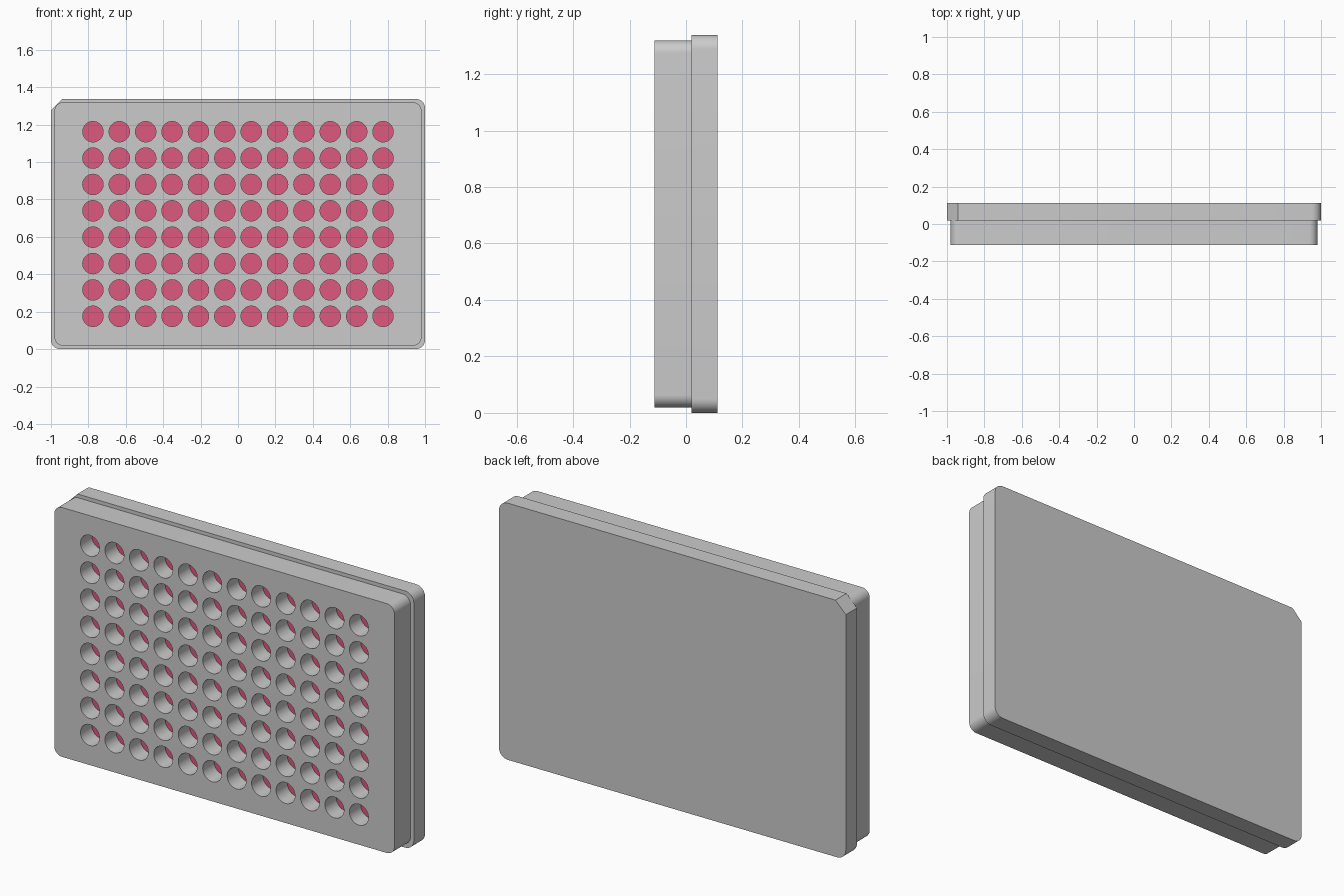
import bpy, bmesh, math
from mathutils import Matrix

if "Cube" in bpy.data.objects:
    bpy.data.objects.remove(bpy.data.objects["Cube"])

HALF_Y, STEP_Y = 0.112, 0.02
HEIGHT, MID_Z = 1.338, 0.669
WELL_R, PITCH = 0.0547, 0.141
LIQUID_Y, WELL_FLOOR_Y = -0.018, 0.01


def finish(bm, name):
    bmesh.ops.recalc_face_normals(bm, faces=bm.faces)
    mesh = bpy.data.meshes.new(name)
    bm.to_mesh(mesh)
    bm.free()
    obj = bpy.data.objects.new(name, mesh)
    bpy.context.collection.objects.link(obj)
    return obj


def slab(name, hx, hz, radius, y0, y1, cut=None):
    """Rounded rectangle in xz, extruded in y; cut chamfers the -x top corner."""
    pts = []
    for i, (sx, sz) in enumerate([(1, 1), (-1, 1), (-1, -1), (1, -1)]):
        if cut and i == 1:
            pts += [(-hx + cut, hz), (-hx, hz - cut)]
            continue
        for k in range(11):
            a = math.radians(90 * i + 9 * k)
            pts.append((sx * (hx - radius) + radius * math.cos(a),
                        sz * (hz - radius) + radius * math.sin(a)))
    bm = bmesh.new()
    face = bm.faces.new([bm.verts.new((x, y0, z + MID_Z)) for x, z in pts])
    ext = bmesh.ops.extrude_face_region(bm, geom=[face], use_keep_orig=True)
    verts = [g for g in ext["geom"] if isinstance(g, bmesh.types.BMVert)]
    bmesh.ops.translate(bm, verts=verts, vec=(0, y1 - y0, 0))
    return finish(bm, name)


def well_grid(name, y0, y1):
    """12 x 8 cylinders along y."""
    bm = bmesh.new()
    for col in range(12):
        for row in range(8):
            place = Matrix.Translation(((col - 5.5) * PITCH, (y0 + y1) / 2,
                                        MID_Z + (row - 3.5) * PITCH))
            bmesh.ops.create_cone(bm, cap_ends=True, segments=40,
                                  radius1=WELL_R, radius2=WELL_R, depth=y1 - y0,
                                  matrix=place @ Matrix.Rotation(math.pi / 2, 4, 'X'))
    return finish(bm, name)


def smooth(obj):
    bpy.ops.object.select_all(action='DESELECT')
    obj.select_set(True)
    bpy.context.view_layer.objects.active = obj
    bpy.ops.object.shade_smooth_by_angle(angle=math.radians(30))


# Rear flange with one clipped corner
base_flange = slab("base_flange", 1.0, HEIGHT / 2, 0.05, STEP_Y, HALF_Y, cut=0.06)

# Slightly smaller front block with blind wells
well_block = slab("well_block", 0.981, 0.65, 0.045, -HALF_Y, STEP_Y)
cutter = well_grid("well_cutter", -0.2, WELL_FLOOR_Y)
mod = well_block.modifiers.new("wells", 'BOOLEAN')
mod.operation = 'DIFFERENCE'
mod.solver = 'EXACT'
mod.object = cutter
bpy.context.view_layer.objects.active = well_block
bpy.ops.object.modifier_apply(modifier=mod.name)
bpy.data.objects.remove(cutter)

# Pink liquid in the bottom of every well
liquid = well_grid("well_liquid", LIQUID_Y, WELL_FLOOR_Y)
pink = bpy.data.materials.new("pink_liquid")
pink.diffuse_color = (0.72, 0.10, 0.21, 1)
pink.use_nodes = True
pink.node_tree.nodes["Principled BSDF"].inputs["Base Color"].default_value = pink.diffuse_color
liquid.data.materials.append(pink)

for part in (base_flange, well_block, liquid):
    smooth(part)
